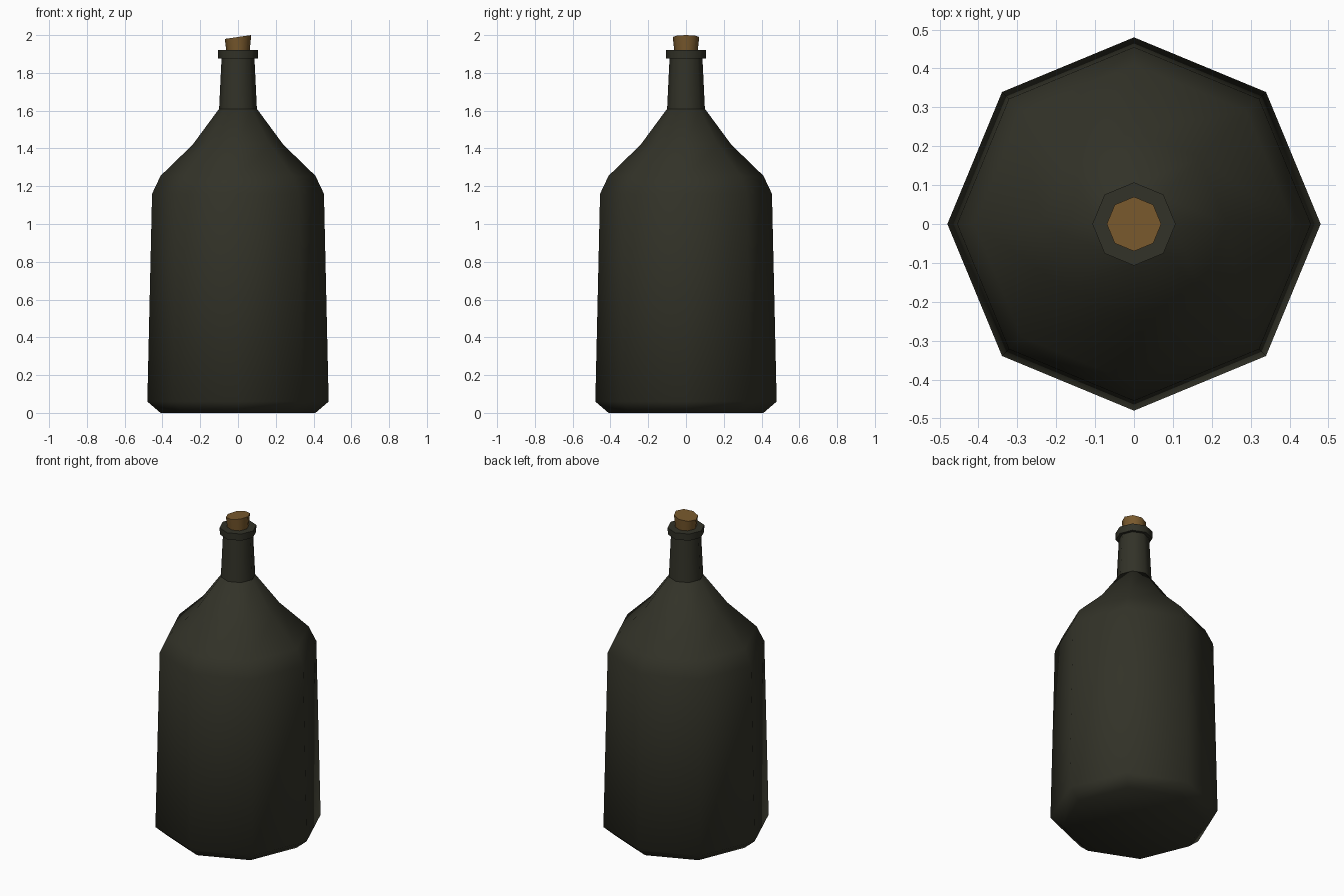
import bpy, bmesh, math

if "Cube" in bpy.data.objects:
    bpy.data.objects.remove(bpy.data.objects["Cube"])

SIDES = 8


def material(name, rgb):
    m = bpy.data.materials.new(name)
    m.diffuse_color = (*rgb, 1)
    m.use_nodes = True
    m.node_tree.nodes["Principled BSDF"].inputs["Base Color"].default_value = m.diffuse_color
    return m


def lathe(name, profile, mat, tilt=0.0):
    """Octagonal closed solid from (radius, z) pairs; tilt slants the top ring along x."""
    bm = bmesh.new()
    rings = []
    for i, (r, z) in enumerate(profile):
        slope = tilt if i == len(profile) - 1 else 0
        ring = []
        for k in range(SIDES):
            a = 2 * math.pi * k / SIDES
            x, y = r * math.cos(a), r * math.sin(a)
            ring.append(bm.verts.new((x, y, z + slope * x)))
        rings.append(ring)
    for low, high in zip(rings, rings[1:]):
        for k in range(SIDES):
            n = (k + 1) % SIDES
            bm.faces.new((low[k], low[n], high[n], high[k]))
    bm.faces.new(rings[0][::-1])
    bm.faces.new(rings[-1])
    mesh = bpy.data.meshes.new(name)
    bm.to_mesh(mesh)
    bm.free()
    mesh.materials.append(mat)
    ob = bpy.data.objects.new(name, mesh)
    bpy.context.collection.objects.link(ob)
    bpy.ops.object.select_all(action='DESELECT')
    ob.select_set(True)
    bpy.context.view_layer.objects.active = ob
    bpy.ops.object.shade_smooth_by_angle(angle=math.radians(60))
    return ob


glass = material("dark olive glass", (0.032, 0.032, 0.021))
cork_mat = material("cork brown", (0.19, 0.10, 0.026))

# Body with chamfered base and sloping shoulder
lathe("bottle_body", [(0.41, 0), (0.48, 0.06), (0.455, 1.16), (0.41, 1.255),
                      (0.24, 1.42), (0.10, 1.61)], glass)
# Neck
lathe("bottle_neck", [(0.10, 1.61), (0.087, 1.88)], glass)
# Lip ring
lathe("bottle_lip", [(0.105, 1.877), (0.107, 1.92)], glass)
# Cork with slanted top
lathe("cork", [(0.06, 1.90), (0.07, 1.99)], cork_mat, tilt=0.143)
